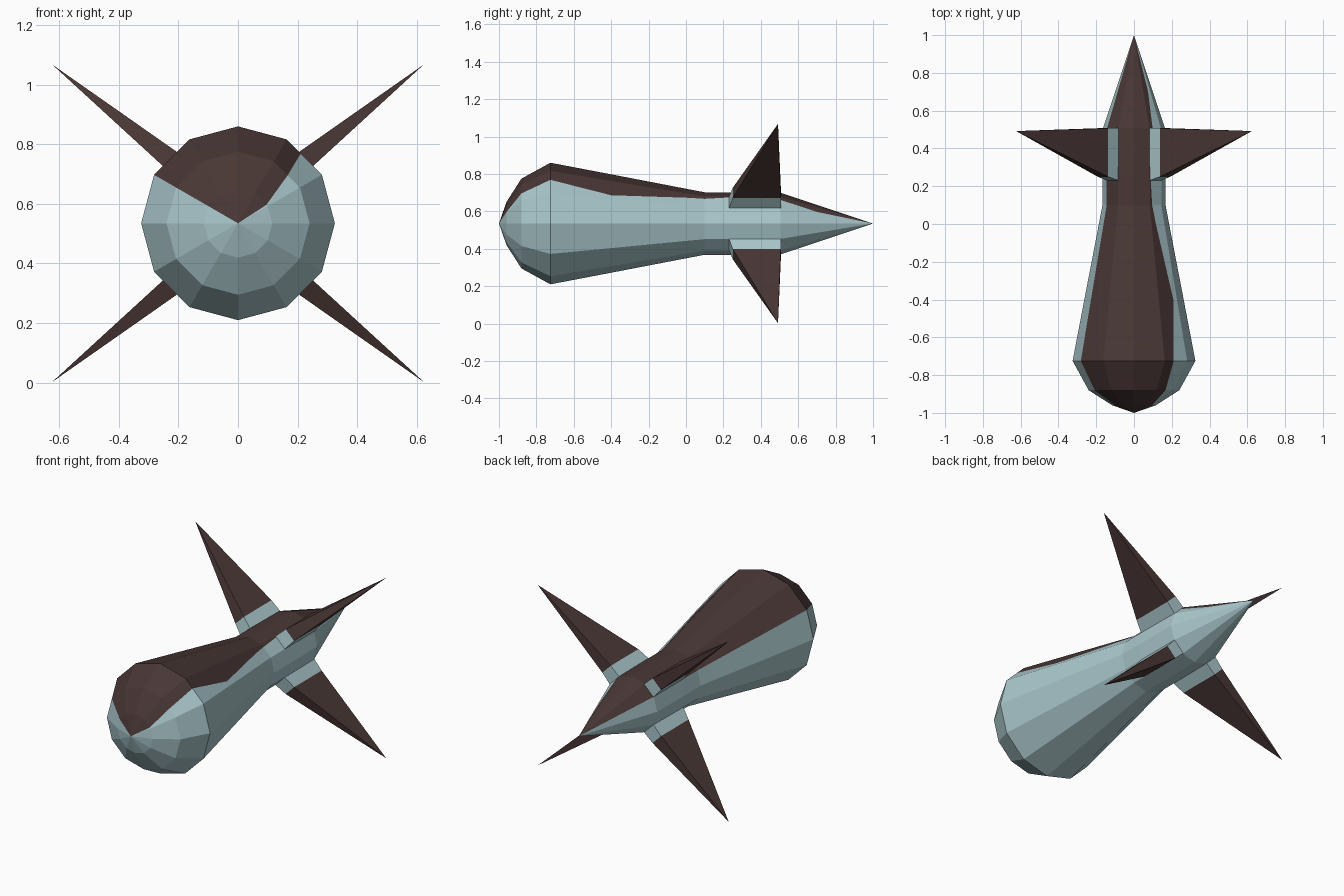
import bpy, bmesh, math
from mathutils import Vector

if "Cube" in bpy.data.objects:
    bpy.data.objects.remove(bpy.data.objects["Cube"])

ZC = 0.535  # height of the body axis


def material(name, rgb):
    m = bpy.data.materials.new(name)
    m.diffuse_color = (*rgb, 1)
    m.use_nodes = True
    m.node_tree.nodes["Principled BSDF"].inputs["Base Color"].default_value = m.diffuse_color
    return m


PALE = material("pale blue grey", (0.40, 0.57, 0.60))
BROWN = material("dark brown", (0.065, 0.038, 0.036))


def finish(bm, name):
    bmesh.ops.recalc_face_normals(bm, faces=bm.faces[:])
    me = bpy.data.meshes.new(name)
    bm.to_mesh(me)
    bm.free()
    me.materials.append(PALE)
    me.materials.append(BROWN)
    ob = bpy.data.objects.new(name, me)
    bpy.context.collection.objects.link(ob)
    return ob


def polar(deg, r, y):
    """Point at an angle on a 12-sided ring of radius r around the y axis."""
    off = math.radians(deg % 30 - 15)
    rr = r * math.cos(math.radians(15)) / math.cos(off)
    a = math.radians(deg)
    return Vector((rr * math.cos(a), y, ZC + rr * math.sin(a)))


# Body: 12-sided rings (y, radius, right and left edge angle of the brown back)
rings = [(-0.96, 0.115, 33, 33), (-0.88, 0.24, 44, 47), (-0.725, 0.325, 48, 58),
         (-0.4, 0.263, 36, 45), (0.0, 0.186, 50, 44), (0.1, 0.167, 54, 50),
         (0.25, 0.167, 58, 58), (0.505, 0.165, 52, 55), (0.7, 0.1, 40, 48)]
bm = bmesh.new()
loops = []
for y, r, right, left in rings:
    angles = sorted([i * 30 for i in range(12)] + [right, 180 - left])
    loops.append([bm.verts.new(polar(a, r, y)) for a in angles])
n = 14
nose = bm.verts.new((0, -1, ZC))
tail = bm.verts.new((0, 1, ZC))
for i in range(n):
    j = (i + 1) % n
    faces = [bm.faces.new((nose, loops[0][i], loops[0][j])),
             bm.faces.new((tail, loops[-1][j], loops[-1][i]))]
    for a, b in zip(loops, loops[1:]):
        faces.append(bm.faces.new((a[i], b[i], b[j], a[j])))
    for f in faces:  # strip between the two edge angles is the brown back
        f.material_index = 1 if 2 <= i <= 6 else 0
finish(bm, "body")


# Fins: a pale block rising from a body facet, then a brown spike
def fin(sx, sz, name):
    bm = bmesh.new()
    flip = lambda x, y, z: bm.verts.new((sx * x, y, ZC + sz * z))

    def quad(c, h, y0, y1):
        return [flip(c + h, y0, c - h), flip(c - h, y0, c + h),
                flip(c - h, y1, c + h), flip(c + h, y1, c - h)]
    base = quad(0.112, 0.0305, 0.23, 0.508)
    top = quad(0.164, 0.0275, 0.25, 0.507)
    tip = flip(0.624, 0.492, 0.533)
    bm.faces.new(base)
    for i in range(4):
        j = (i + 1) % 4
        bm.faces.new((base[i], base[j], top[j], top[i]))
        bm.faces.new((top[i], top[j], tip)).material_index = 1
    finish(bm, name)


for sx, side in ((1, "right"), (-1, "left")):
    for sz, level in ((1, "upper"), (-1, "lower")):
        fin(sx, sz, f"{level}_{side}_fin")
